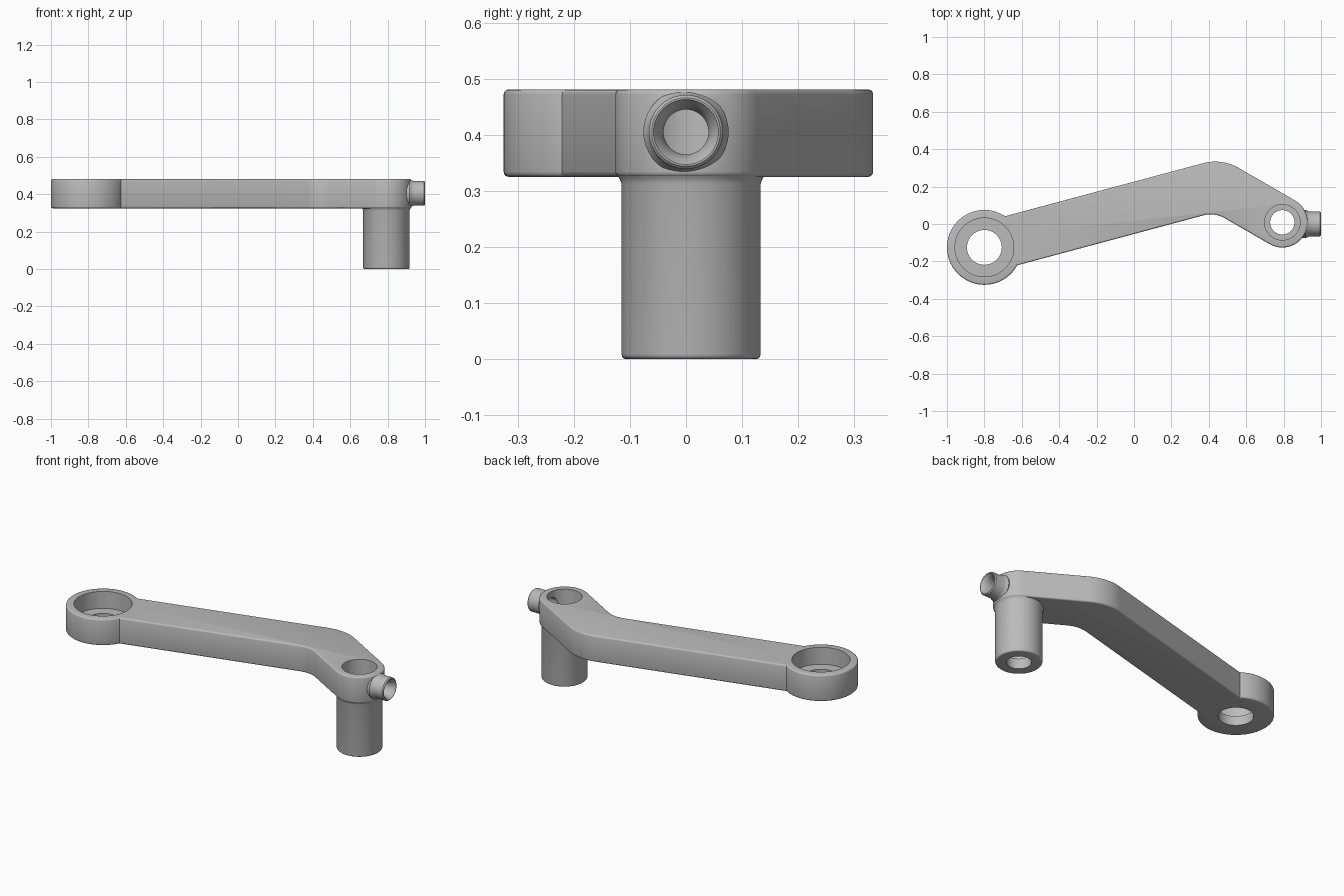
import bpy, bmesh, math
from mathutils import Vector, Matrix

cube = bpy.data.objects.get("Cube")
if cube:
    bpy.data.objects.remove(cube)

BOTTOM, TOP = 0.325, 0.481
RING = Vector((-0.80, -0.125))     # large eye centre
POST = Vector((0.793, 0.009))      # post centre
HALF = 0.135                       # half width of the arm

metal = bpy.data.materials.new("plain grey metal")
metal.use_nodes = True
grey = (0.5, 0.5, 0.5, 1)
metal.diffuse_color = grey
metal.node_tree.nodes["Principled BSDF"].inputs["Base Color"].default_value = grey


def make_object(name, bm):
    bmesh.ops.recalc_face_normals(bm, faces=bm.faces)
    mesh = bpy.data.meshes.new(name)
    bm.to_mesh(mesh)
    bm.free()
    mesh.materials.append(metal)
    obj = bpy.data.objects.new(name, mesh)
    bpy.context.collection.objects.link(obj)
    return obj


def lathe(name, profile, matrix, steps=96):
    """Closed solid from (radius, height) points turned about local z."""
    bm = bmesh.new()
    rings = [[bm.verts.new((r * math.cos(math.tau * i / steps),
                            r * math.sin(math.tau * i / steps), h))
              for i in range(steps)] for r, h in profile]
    for a, b in zip(rings, rings[1:]):
        for i in range(steps):
            j = (i + 1) % steps
            bm.faces.new((a[i], a[j], b[j], b[i]))
    bm.faces.new(rings[0])
    bm.faces.new(rings[-1])
    bm.transform(matrix)
    return make_object(name, bm)


def rounded(r, low, high, e=0.009):
    """Cylinder profile with softened rims."""
    quarter = [math.radians(a) for a in (0, 30, 60, 90)]
    lower = [(r - e + e * math.sin(a), low + e - e * math.cos(a)) for a in quarter]
    upper = [(r - e + e * math.cos(a), high - e + e * math.sin(a)) for a in quarter]
    return lower + upper


def boolean(target, other, operation):
    mod = target.modifiers.new(operation.title(), 'BOOLEAN')
    mod.operation, mod.solver, mod.object = operation, 'EXACT', other
    bpy.context.view_layer.objects.active = target
    bpy.ops.object.modifier_apply(modifier=mod.name)
    bpy.data.objects.remove(other)


def arc(centre, radius, start, end, steps):
    return [centre + radius * Vector((math.cos(a), math.sin(a)))
            for a in (math.radians(start + (end - start) * i / steps)
                      for i in range(steps + 1))]


# Arm outline: two straight runs meeting at a rounded elbow
d1 = Vector((math.cos(math.radians(15)), math.sin(math.radians(15))))
d2 = Vector((math.cos(math.radians(-30)), math.sin(math.radians(-30))))
n1, n2 = Vector((-d1.y, d1.x)), Vector((-d2.y, d2.x))
start = Vector((-0.80, -0.128))
det = d1.x * d2.y - d1.y * d2.x
gap = POST - start
elbow = start + d1 * ((gap.x * d2.y - gap.y * d2.x) / det)
miter = (n1 + n2).normalized()
cos_half = miter.dot(n1)


def elbow_arc(side, radius, a, b):
    corner = elbow + miter * (side * HALF / cos_half)
    return arc(corner - miter * (radius / cos_half), radius, a, b, 14)


outline = ([start + n1 * HALF] + elbow_arc(1, 0.25, 105, 60)
           + arc(POST, HALF, 60, -120, 48)
           + elbow_arc(-1, 0.15, 60, 105) + [start - n1 * HALF])
bm = bmesh.new()
face = bm.faces.new([bm.verts.new((p.x, p.y, BOTTOM)) for p in outline])
rim = list(face.edges)
grown = bmesh.ops.extrude_face_region(bm, geom=[face], use_keep_orig=True)["geom"]
bmesh.ops.translate(bm, vec=(0, 0, TOP - BOTTOM),
                    verts=[g for g in grown if isinstance(g, bmesh.types.BMVert)])
rim += [g for g in grown if isinstance(g, bmesh.types.BMEdge)]
bmesh.ops.bevel(bm, geom=list(set(rim)), offset=0.009, segments=3, profile=0.5,
                affect='EDGES')
arm = make_object("crank_arm", bm)

# Large eye, post and side nipple
at_ring = Matrix.Translation((RING.x, RING.y, 0))
at_post = Matrix.Translation((POST.x, POST.y, 0))
sideways = (Matrix.Translation((0, 0, 0.405)) @ Matrix.Rotation(math.pi / 2, 4, 'Y'))
eye = lathe("large_eye", rounded(0.20, BOTTOM, TOP), at_ring)
post_profile = rounded(0.124, 0, 0.4)[:4] + [(0.124, 0.313), (0.127, 0.321),
                                             (0.131, 0.327), (0.124, 0.40)]
post = lathe("hollow_post", post_profile, at_post)
nipple = lathe("side_nipple", [(0.066, 0.85), (0.076, 0.918), (0.069, 0.93),
                               (0.066, 0.94), (0.066, 0.994), (0.061, 1.0)],
               sideways, 64)
for part in (eye, post, nipple):
    boolean(arm, part, 'UNION')

# Stepped bores and the flared side passage
bores = [
    lathe("eye_bore", [(0.093, 0.2), (0.093, 0.38), (0.157, 0.38), (0.157, 0.6)], at_ring),
    lathe("post_bore", [(0.065, -0.1), (0.065, 0.06), (0.095, 0.06), (0.095, 0.6)], at_post),
    lathe("side_bore", [(0.04, 0.80), (0.04, 0.955), (0.044, 0.975), (0.05, 0.988),
                        (0.058, 1.0), (0.058, 1.1)], sideways, 64)]
for bore in bores:
    bore.hide_render = True
    boolean(arm, bore, 'DIFFERENCE')

bpy.ops.object.select_all(action='DESELECT')
arm.select_set(True)
bpy.context.view_layer.objects.active = arm
bpy.ops.object.shade_smooth_by_angle(angle=math.radians(35))
